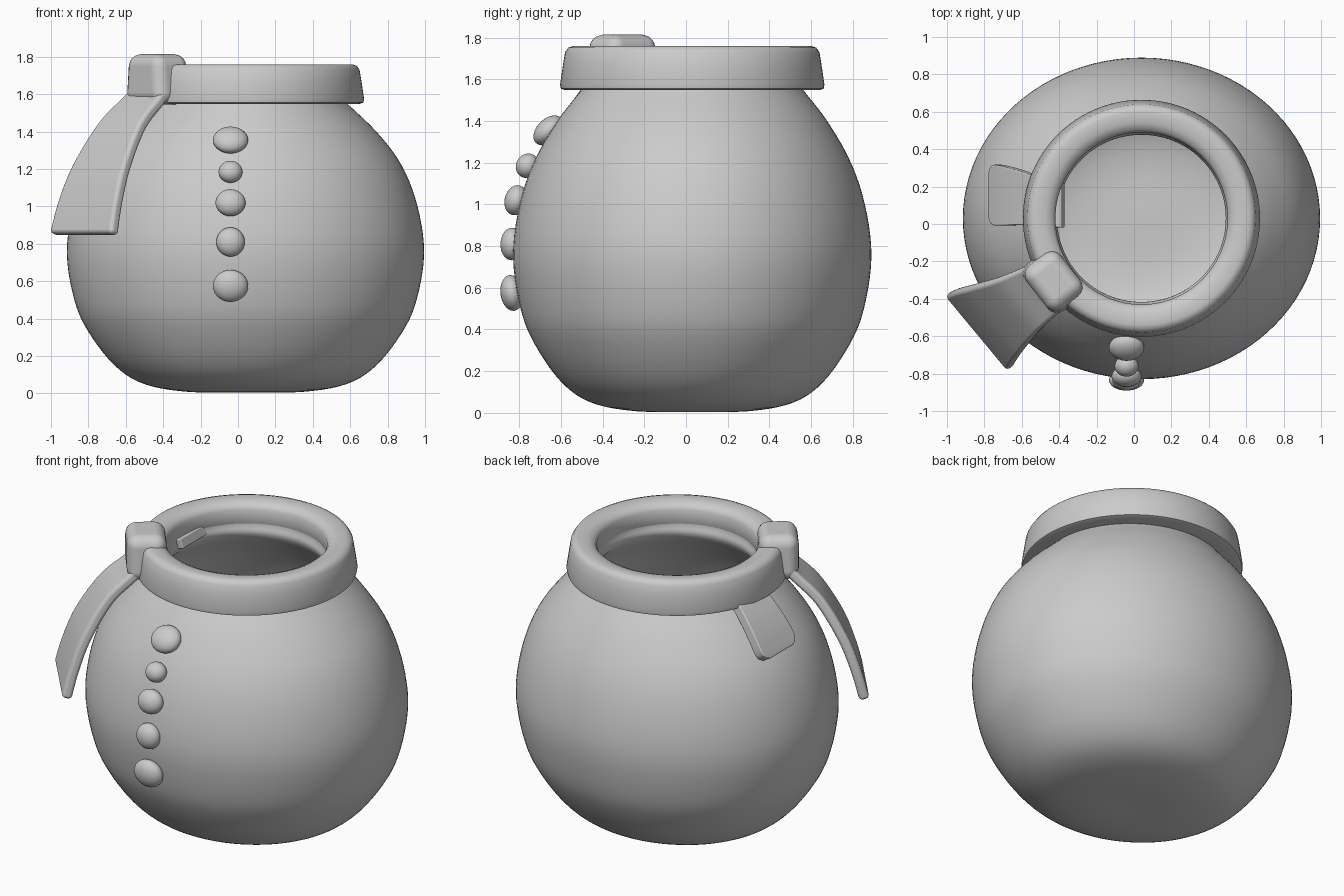
import bpy, bmesh, math
from mathutils import Vector, Matrix

cube = bpy.data.objects.get("Cube")
if cube:
    bpy.data.objects.remove(cube, do_unlink=True)

CENTRE = Vector((0.04, 0.03, 0))

grey = bpy.data.materials.new("plain_grey")
grey.use_nodes = True
grey.diffuse_color = (0.6, 0.6, 0.6, 1)
grey.node_tree.nodes["Principled BSDF"].inputs["Base Color"].default_value = (0.6, 0.6, 0.6, 1)


def smooth_path(points, steps=5):
    """Catmull-Rom curve through the points."""
    pts = [Vector(p) for p in points]
    pts = [pts[0] * 2 - pts[1]] + pts + [pts[-1] * 2 - pts[-2]]
    out = []
    for a, b, c, d in zip(pts, pts[1:], pts[2:], pts[3:]):
        for i in range(steps):
            t = i / steps
            out.append(b + (c - a) * t / 2 + (a * 2 - b * 5 + c * 4 - d) * t * t / 2
                       + (b * 3 - a - c * 3 + d) * t ** 3 / 2)
    return out + [pts[-2]]


def finish(name, bm, bevel=0, thickness=0):
    bmesh.ops.recalc_face_normals(bm, faces=bm.faces[:])
    mesh = bpy.data.meshes.new(name)
    bm.to_mesh(mesh)
    bm.free()
    mesh.materials.append(grey)
    ob = bpy.data.objects.new(name, mesh)
    bpy.context.collection.objects.link(ob)
    if thickness:
        mod = ob.modifiers.new("thickness", 'SOLIDIFY')
        mod.thickness, mod.offset = thickness, 0
    if bevel:
        mod = ob.modifiers.new("rounding", 'BEVEL')
        mod.width, mod.segments, mod.harden_normals = bevel, 4, True
    bpy.ops.object.select_all(action='DESELECT')
    ob.select_set(True)
    bpy.context.view_layer.objects.active = ob
    bpy.ops.object.shade_smooth_by_angle(angle=math.radians(50))
    return ob


def lathe(name, profile, closed=False, squash=lambda z: 1.0, sides=96):
    """Turn an (r, z) profile, squashing y by a rule on height."""
    bm = bmesh.new()
    rings = []
    for r, z in profile:
        if r < 1e-4:
            rings.append([bm.verts.new(CENTRE + Vector((0, 0, z)))] * sides)
            continue
        turn = [math.tau * i / sides for i in range(sides)]
        rings.append([bm.verts.new(CENTRE + Vector(
            (r * math.cos(a), r * math.sin(a) * squash(z), z))) for a in turn])
    pairs = list(zip(rings, rings[1:]))
    if closed:
        pairs.append((rings[-1], rings[0]))
    for low, high in pairs:
        for i in range(sides):
            j = (i + 1) % sides
            corners = list(dict.fromkeys((low[i], low[j], high[j], high[i])))
            bm.faces.new(corners)
    return finish(name, bm)


def strip(name, path, half_widths, across, thickness, bevel):
    """A cloth band along a path, with a given half width at each point."""
    across = Vector(across).normalized()
    line = smooth_path(path)
    widths = smooth_path([(w, 0) for w in half_widths])
    bm = bmesh.new()
    rows = [[bm.verts.new(p + across * w.x * k / 2) for k in range(-2, 3)]
            for p, w in zip(line, widths)]
    for a, b in zip(rows, rows[1:]):
        for k in range(4):
            bm.faces.new((a[k], a[k + 1], b[k + 1], b[k]))
    return finish(name, bm, bevel, thickness)


def body_squash(z):
    t = min(max((z - 1.2) / 0.4, 0), 1)
    return 0.9 + 0.1 * t * t


# Hollow round body with an open neck
outer = smooth_path([(0, 0.008), (0.3, 0.008), (0.54, 0.05), (0.7, 0.15), (0.84, 0.33),
                     (0.915, 0.5), (0.955, 0.75), (0.92, 1.0), (0.835, 1.22),
                     (0.70, 1.4), (0.535, 1.56), (0.49, 1.63)])
inner = smooth_path([(0.46, 1.63), (0.465, 1.55), (0.64, 1.38), (0.77, 1.2), (0.86, 1.0),
                     (0.895, 0.75), (0.86, 0.5), (0.78, 0.35), (0.65, 0.2),
                     (0.5, 0.11), (0.3, 0.07), (0, 0.07)])
lathe("pot_body", outer + inner, squash=body_squash)

# Scarf band around the neck
collar = [(0.46, 1.63), (0.46, 1.715), (0.475, 1.74), (0.51, 1.755), (0.57, 1.76),
          (0.595, 1.752), (0.61, 1.73), (0.62, 1.67), (0.634, 1.575),
          (0.63, 1.555), (0.61, 1.548), (0.5, 1.548)]
lathe("scarf_band", collar, closed=True)

# Scarf knot
bm = bmesh.new()
bmesh.ops.create_cube(bm, size=1)
for v in bm.verts:
    if v.co.z > 0:
        v.co.y *= 0.85
bmesh.ops.transform(bm, verts=bm.verts[:], matrix=(
    Matrix.Translation((-0.43, -0.305, 1.68)) @ Matrix.Rotation(math.radians(218), 4, 'Z')
    @ Matrix.Diagonal((0.23, 0.33, 0.27, 1))))
finish("scarf_knot", bm, bevel=0.065)

# Long scarf end flaring out over the front right side
strip("long_scarf_end",
      [(-0.43, -0.31, 1.66), (-0.50, -0.355, 1.57), (-0.62, -0.43, 1.43),
       (-0.73, -0.5, 1.21), (-0.79, -0.54, 1.02), (-0.825, -0.57, 0.85)],
      [0.14, 0.155, 0.18, 0.22, 0.245, 0.26], (0.64, -0.77, 0), 0.06, 0.024)

# Short scarf end lying on the right side
strip("short_scarf_end",
      [(-0.38, 0.1, 1.62), (-0.5, 0.12, 1.575), (-0.6, 0.14, 1.495),
       (-0.68, 0.15, 1.405), (-0.735, 0.155, 1.325), (-0.755, 0.155, 1.29)],
      [0.12, 0.13, 0.145, 0.158, 0.16, 0.12], (0, 1, 0), 0.06, 0.02)

# Row of five pebble buttons: height, depth, half width, half height, tilt
for n, (z, y, w, h, tilt) in enumerate([
        (1.355, -0.66, 0.094, 0.085, 45), (1.185, -0.76, 0.064, 0.06, 30),
        (1.02, -0.815, 0.08, 0.073, 14), (0.81, -0.835, 0.076, 0.078, 2),
        (0.575, -0.835, 0.094, 0.086, -8)]):
    bm = bmesh.new()
    bmesh.ops.create_uvsphere(bm, u_segments=32, v_segments=20, radius=1)
    bmesh.ops.transform(bm, verts=bm.verts[:], matrix=(
        Matrix.Translation((-0.04, y, z)) @ Matrix.Rotation(math.radians(-tilt), 4, 'X')
        @ Matrix.Diagonal((w, 0.055, h, 1))))
    finish(f"button_{n + 1}", bm)
